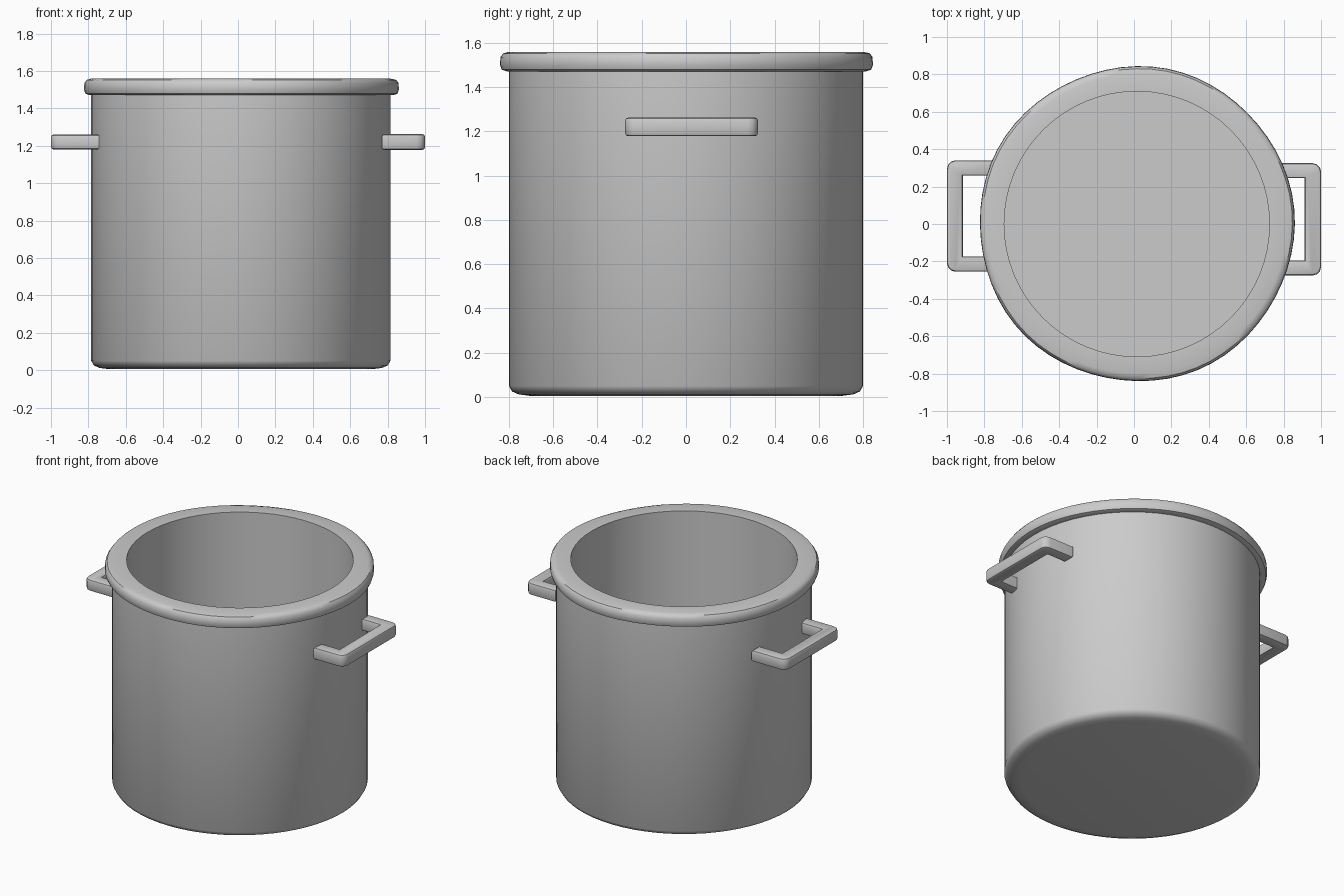
import bpy, bmesh, math
from mathutils import Vector

if "Cube" in bpy.data.objects:
    bpy.data.objects.remove(bpy.data.objects["Cube"], do_unlink=True)

steel = bpy.data.materials.new("brushed steel grey")
steel.use_nodes = True
GREY = (0.6, 0.6, 0.6, 1)
steel.diffuse_color = GREY
steel.node_tree.nodes["Principled BSDF"].inputs["Base Color"].default_value = GREY

CENTRE_X = 0.015
SIDES = 64


def finish(name, bm, angle):
    bmesh.ops.recalc_face_normals(bm, faces=bm.faces)
    mesh = bpy.data.meshes.new(name)
    bm.to_mesh(mesh)
    bm.free()
    mesh.materials.append(steel)
    obj = bpy.data.objects.new(name, mesh)
    bpy.context.collection.objects.link(obj)
    bpy.ops.object.select_all(action='DESELECT')
    obj.select_set(True)
    bpy.context.view_layer.objects.active = obj
    bpy.ops.object.shade_smooth_by_angle(angle=math.radians(angle))
    return obj


def lathe(name, profile, closed=False, wobble=0.0):
    """Spin a (radius, height) profile; wobble gives a hand-beaten outline."""
    bm = bmesh.new()
    rings = []
    for r, z in profile:
        if r == 0:
            rings.append([bm.verts.new((CENTRE_X, 0, z))] * SIDES)
            continue
        ring = []
        for i in range(SIDES):
            a = math.tau * i / SIDES
            rr = r + (wobble * math.sin(5 * a + 1) if r > 0.8 else 0)
            ring.append(bm.verts.new((CENTRE_X + rr * math.cos(a), rr * math.sin(a), z)))
        rings.append(ring)
    pairs = list(zip(rings, rings[1:]))
    if closed:
        pairs.append((rings[-1], rings[0]))
    for low, high in pairs:
        for i in range(SIDES):
            j = (i + 1) % SIDES
            corners = dict.fromkeys((low[i], low[j], high[j], high[i]))
            bm.faces.new(list(corners))
    return finish(name, bm, 40)


# Pot wall with rounded foot, outer base and inner floor
lathe("pot_body", [(0, 0.005), (0.70, 0.005), (0.755, 0.012), (0.785, 0.025), (0.8, 0.05),
                   (0.8, 1.5), (0.71, 1.5), (0.71, 0.06), (0, 0.06)])

# Overhanging rolled rim
lathe("pot_rim", [(0.709, 1.475), (0.81, 1.47), (0.834, 1.478), (0.842, 1.5), (0.84, 1.535),
                  (0.828, 1.552), (0.80, 1.559), (0.709, 1.559)], closed=True, wobble=0.004)


def handle(name, wall_x, inner_x, outer_x, y_low, y_high, z_low, z_high, bar):
    """Squared U-shaped grip: a plan outline extruded upward with softened edges."""
    plan = [(wall_x, y_low), (outer_x, y_low), (outer_x, y_high), (wall_x, y_high),
            (wall_x, y_high - bar), (inner_x, y_high - bar),
            (inner_x, y_low + bar), (wall_x, y_low + bar)]
    bm = bmesh.new()
    face = bm.faces.new([bm.verts.new((x, y, z_low)) for x, y in plan])
    moved = bmesh.ops.extrude_face_region(bm, geom=[face])["geom"]
    bmesh.ops.translate(bm, vec=Vector((0, 0, z_high - z_low)),
                        verts=[v for v in moved if isinstance(v, bmesh.types.BMVert)])
    # Round the two outer corners, then chafe the upper and lower edges
    corners = [e for e in bm.edges
               if all(abs(v.co.x - outer_x) < 1e-4 for v in e.verts)
               and abs(e.verts[0].co.z - e.verts[1].co.z) > 0.01]
    bmesh.ops.bevel(bm, geom=corners, offset=0.045, segments=3, profile=0.5, affect='EDGES')
    rims = [e for e in bm.edges if abs(e.verts[0].co.z - e.verts[1].co.z) < 1e-4
            and len(e.link_faces) == 2 and e.calc_face_angle(0) > 1]
    bmesh.ops.bevel(bm, geom=rims, offset=0.014, segments=2, profile=0.5, affect='EDGES')
    return finish(name, bm, 35)


handle("right_handle", -0.74, -0.915, -1.0, -0.255, 0.34, 1.18, 1.26, 0.082)
handle("left_handle", 0.77, 0.912, 1.0, -0.275, 0.325, 1.178, 1.262, 0.08)
